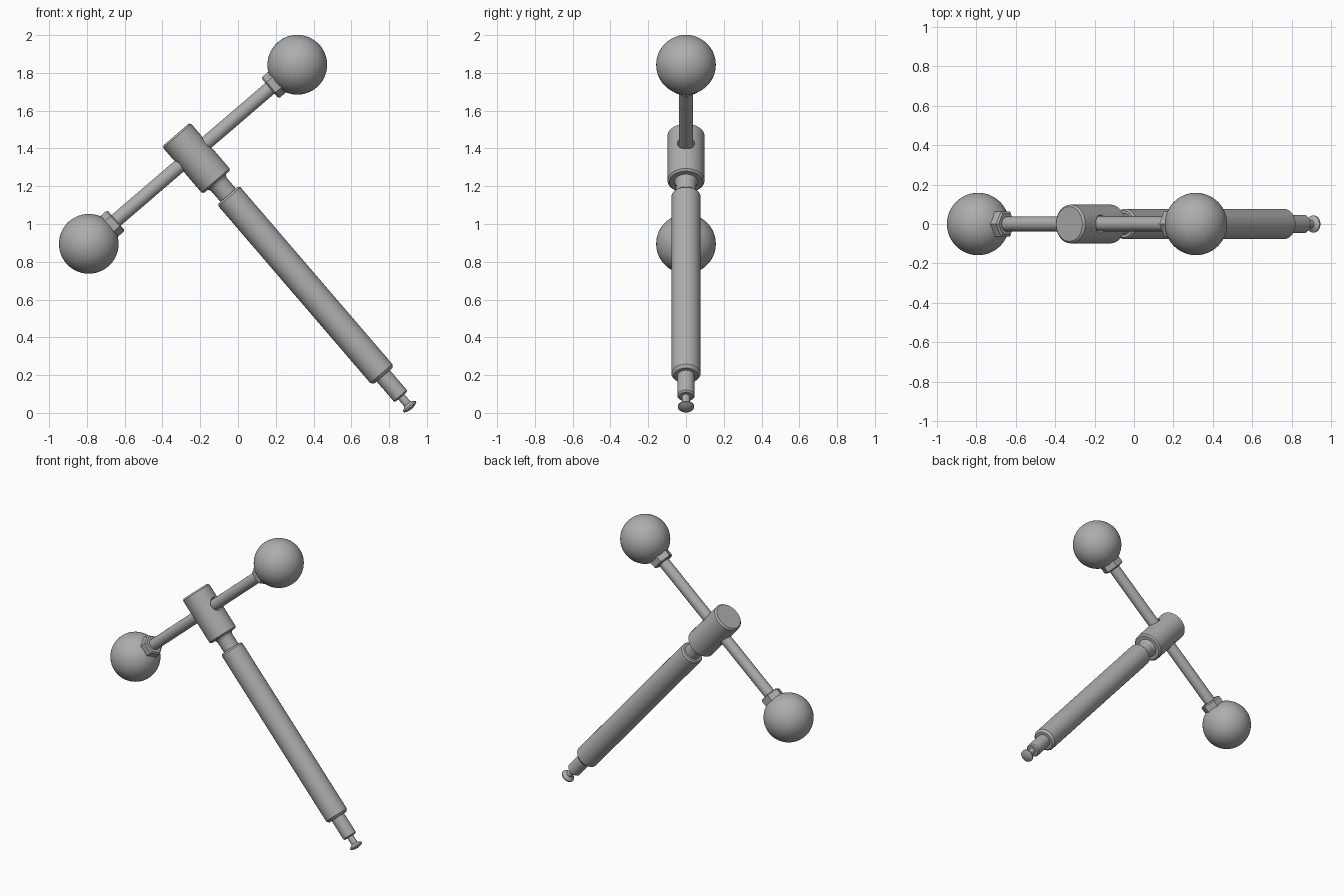
import bpy
import bmesh
from math import radians, pi, sin, cos
from mathutils import Vector, Matrix

if "Cube" in bpy.data.objects:
    bpy.data.objects.remove(bpy.data.objects["Cube"], do_unlink=True)

TILT = radians(40.65)
CENTRE = Vector((-0.238, 0, 1.369))       # where the bar crosses the screw
SCREW_TURN = pi - TILT                    # local z runs down the screw
BAR_TURN = pi / 2 - TILT                  # local z runs along the bar
HALF_BAR = 0.7275
BALL_R = 0.158

steel = bpy.data.materials.new("grey steel")
steel.use_nodes = True
GREY = (0.42, 0.42, 0.42, 1)
steel.diffuse_color = GREY
steel.node_tree.nodes["Principled BSDF"].inputs["Base Color"].default_value = GREY


def lathe(name, profile, turn, sides=48, smooth=True):
    """Turn a (radius, height) profile about local z, then tilt it in place."""
    bm = bmesh.new()
    verts = [bm.verts.new((r, 0, h)) for r, h in profile]
    edges = [bm.edges.new(pair) for pair in zip(verts, verts[1:])]
    bmesh.ops.spin(bm, geom=verts + edges, cent=(0, 0, 0), axis=(0, 0, 1),
                   angle=2 * pi, steps=sides)
    bmesh.ops.remove_doubles(bm, verts=bm.verts, dist=0.0002)
    bmesh.ops.recalc_face_normals(bm, faces=bm.faces)
    mesh = bpy.data.meshes.new(name)
    bm.to_mesh(mesh)
    bm.free()
    mesh.materials.append(steel)
    obj = bpy.data.objects.new(name, mesh)
    bpy.context.collection.objects.link(obj)
    obj.matrix_world = Matrix.Translation(CENTRE) @ Matrix.Rotation(turn, 4, 'Y')
    if smooth:
        shade(obj)
    return obj


def shade(obj):
    bpy.ops.object.select_all(action='DESELECT')
    obj.select_set(True)
    bpy.context.view_layer.objects.active = obj
    bpy.ops.object.shade_smooth_by_angle(angle=radians(30))


# Head with a cross hole for the bar
head = lathe("head", [(0, -0.138), (0.088, -0.138), (0.098, -0.128),
                      (0.098, 0.183), (0.088, 0.193), (0, 0.193)], SCREW_TURN)
drill = lathe("hole_cutter", [(0, -0.3), (0.045, -0.3), (0.045, 0.3), (0, 0.3)],
              BAR_TURN, smooth=False)
drill.hide_render = True
bpy.context.view_layer.update()
cut = head.modifiers.new("cross_hole", 'BOOLEAN')
cut.operation = 'DIFFERENCE'
cut.solver = 'EXACT'
cut.object = drill
bpy.context.view_layer.objects.active = head
bpy.ops.object.modifier_apply(modifier=cut.name)
bpy.data.objects.remove(drill, do_unlink=True)
shade(head)

# Neck, shank and stepped tip in one turned piece
lathe("screw_shank", [(0, 0.19), (0.066, 0.19), (0.058, 0.2), (0.054, 0.215),
                      (0.054, 0.285), (0.068, 0.285), (0.077, 0.296),
                      (0.077, 1.53), (0.064, 1.546), (0.046, 1.546),
                      (0.046, 1.684), (0.038, 1.692), (0, 1.692)], SCREW_TURN)

# Pin with a mushroom end
lathe("tip_pin", [(0, 1.69), (0.021, 1.69), (0.021, 1.742), (0.03, 1.748),
                  (0.043, 1.757), (0.043, 1.765), (0.033, 1.77),
                  (0.018, 1.775), (0, 1.777)], SCREW_TURN, sides=32)

# Sliding bar
lathe("cross_bar", [(0, -HALF_BAR), (0.037, -HALF_BAR),
                    (0.037, HALF_BAR), (0, HALF_BAR)], BAR_TURN, sides=32)

# Ball and hexagonal nut at each end
for side, sign in (("left", 1), ("right", -1)):
    arc = [(BALL_R * sin(pi * i / 32), sign * HALF_BAR - BALL_R * cos(pi * i / 32))
           for i in range(33)]
    lathe(side + "_ball", arc, BAR_TURN, sides=64)
    nut = [(0, 0.13), (0.072, 0.13), (0.072, 0.183), (0.062, 0.191), (0, 0.191)]
    lathe(side + "_nut", [(r, sign * (HALF_BAR - d)) for r, d in nut],
          BAR_TURN, sides=6, smooth=False)
